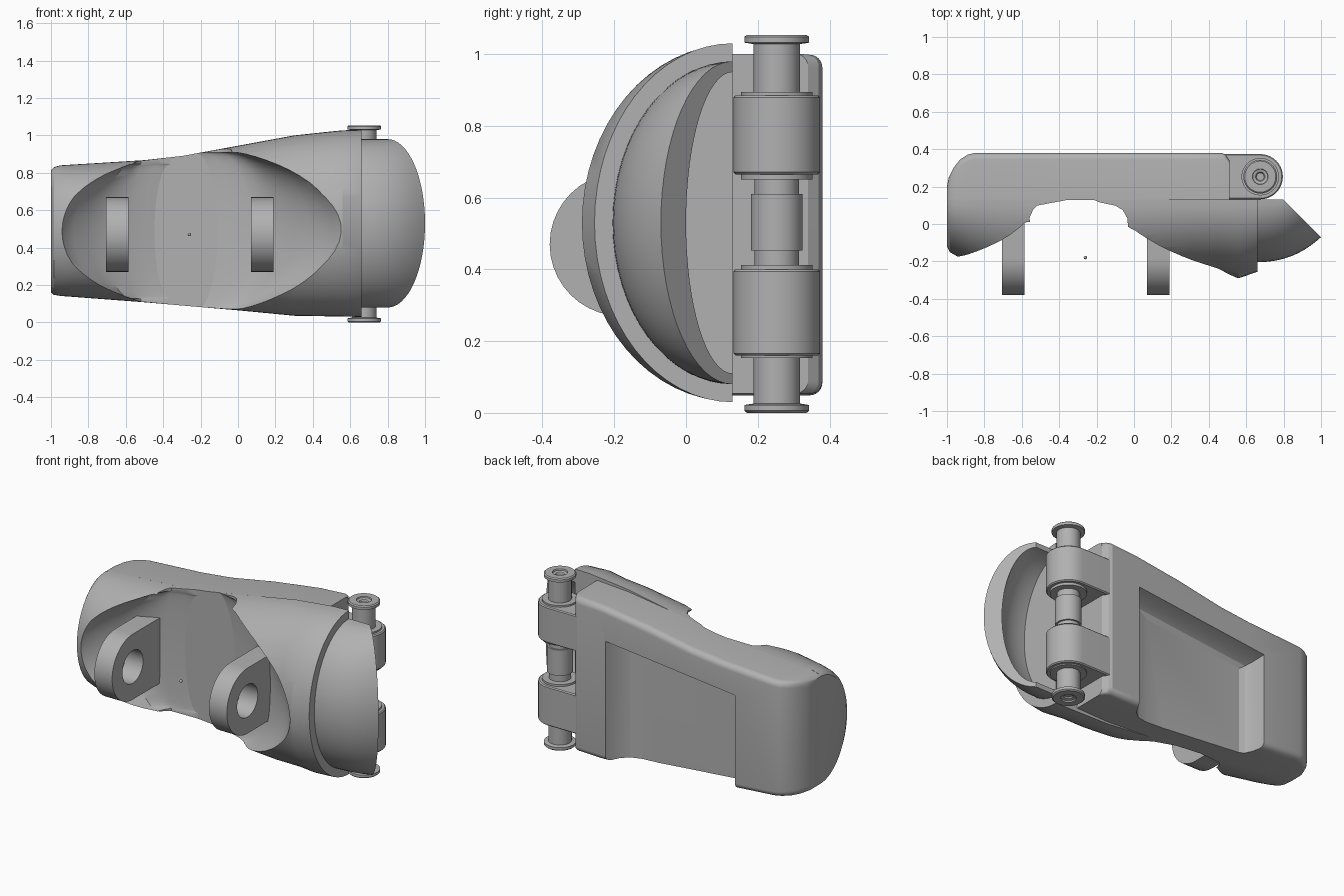
import bpy, bmesh, math
from math import sin, cos, pi

if "Cube" in bpy.data.objects:
    bpy.data.objects.remove(bpy.data.objects["Cube"])

grey = bpy.data.materials.new("grey_plastic")
grey.use_nodes = True
COLOUR = (0.44, 0.44, 0.44, 1)
grey.diffuse_color = COLOUR
grey.node_tree.nodes["Principled BSDF"].inputs["Base Color"].default_value = COLOUR


def loft(name, rings):
    """Skin a list of closed rings and cap both ends."""
    bm = bmesh.new()
    vs = [[bm.verts.new(p) for p in r] for r in rings]
    n = len(rings[0])
    for a, b in zip(vs, vs[1:]):
        for i in range(n):
            j = (i + 1) % n
            bm.faces.new((a[i], a[j], b[j], b[i]))
    bm.faces.new(vs[0])
    bm.faces.new(vs[-1])
    bmesh.ops.recalc_face_normals(bm, faces=bm.faces)
    me = bpy.data.meshes.new(name)
    bm.to_mesh(me)
    bm.free()
    ob = bpy.data.objects.new(name, me)
    bpy.context.collection.objects.link(ob)
    me.materials.append(grey)
    return ob


def activate(ob):
    bpy.ops.object.select_all(action='DESELECT')
    ob.select_set(True)
    bpy.context.view_layer.objects.active = ob


def cut(ob, cutter):
    """Subtract a cutter and discard it."""
    m = ob.modifiers.new("cut", 'BOOLEAN')
    m.operation, m.solver, m.object = 'DIFFERENCE', 'EXACT', cutter
    activate(ob)
    bpy.ops.object.modifier_apply(modifier=m.name)
    bpy.data.objects.remove(cutter)


def smooth(ob, angle=32):
    activate(ob)
    bpy.ops.object.shade_smooth_by_angle(angle=math.radians(angle))


def lerp_table(table, x):
    for (x0, v0), (x1, v1) in zip(table, table[1:]):
        if x <= x1:
            return v0 + (v1 - v0) * max(0, x - x0) / (x1 - x0)
    return table[-1][1]


# Outline of the body along its length
TOP = [(-1, .815), (-.985, .83), (-.95, .84), (-.5, .868), (-.3, .89), (0, .945),
       (.3, 1.0), (.55, 1.027), (.66, 1.03)]
BOTTOM = [(-1, .16), (-.985, .148), (-.95, .142), (-.5, .108), (0, .065), (.3, .036), (.66, .03)]
DEPTH = [(-1, .25), (-.985, .28), (-.95, .30), (-.88, .335), (-.7, .39), (0, .405),
         (.45, .39), (.56, .42), (.66, .385)]
BACK = [(-1, .2), (-.99, .25), (-.965, .30), (-.93, .345), (-.89, .37), (-.85, .38),
        (.47, .38), (.49, .37), (.51, .34)]


# Front dome, a lofted half ellipse
def dome_ring(x):
    t, b, d = (lerp_table(k, x) for k in (TOP, BOTTOM, DEPTH))
    return [(x, .13 - d * sin(pi * i / 32), (t + b) / 2 + (t - b) / 2 * cos(pi * i / 32))
            for i in range(33)]


dome_x = [-1, -.985, -.95, -.88, -.78, -.7, -.5, -.3, -.15, 0, .15, .3, .45, .56, .66]
dome = loft("front_dome", [dome_ring(x) for x in dome_x])

# Saddle scoop: y, then left tip, left shoulder, right shoulder and right tip in x
SCOOP = [(.17, -.36, -.30, -.27, -.20), (.13, -.44, -.35, -.24, -.12),
         (.115, -.49, -.43, -.18, -.03), (.098, -.55, -.52, -.10, .06),
         (.075, -.61, -.54, -.06, .13), (.03, -.72, -.56, -.035, .21),
         (-.04, -.81, -.54, -.03, .30), (-.10, -.88, -.53, -.04, .38),
         (-.16, -.935, -.53, -.05, .45), (-.22, -.96, -.53, -.05, .505),
         (-.29, -.985, -.53, -.05, .555), (-.6, -1.05, -.53, -.05, .66)]


def scoop_ring(y, tip_l, cl, cr, tip_r):
    arc = [pi * i / 28 - pi / 2 for i in range(29)]
    right = [(cr + (tip_r - cr) * cos(a), y, .485 + .425 * sin(a)) for a in arc]
    left = [(cl + (tip_l - cl) * cos(a), y, .487 + .36 * sin(a)) for a in reversed(arc)]
    return (right + [(cr - .005, y, 1.2), (cl + .005, y, 1.2)] + left
            + [(cl + .005, y, -.2), (cr - .005, y, -.2)])


cut(dome, loft("scoop_cutter", [scoop_ring(*s) for s in SCOOP]))
smooth(dome)


# Back plate with rounded rear edges
def plate_ring(x):
    inset = lerp_table([(-1, 0), (0, 0), (.51, .022)], x)
    t, b, y = lerp_table(TOP, x) - inset, lerp_table(BOTTOM, x) + inset, lerp_table(BACK, x)
    r = .035
    corner = [pi / 2 * i / 6 for i in range(7)]
    ring = [(x, .128, b), (x, .128, t)]
    ring += [(x, y - r + r * sin(a), t - r + r * cos(a)) for a in corner]
    ring += [(x, y - r + r * cos(a), b + r - r * sin(a)) for a in corner]
    return ring


plate_x = [-1, -.99, -.965, -.93, -.89, -.85, -.5, -.3, 0, .3, .47, .49, .51]
plate = loft("back_plate", [plate_ring(x) for x in plate_x])

# Rear pocket, open at the bottom
POCKET = [(.25, -.53, .12, .635, .70), (.265, -.56, .19, .655, .735),
          (.30, -.58, .235, .67, .76), (.36, -.595, .27, .685, .78), (.45, -.61, .31, .70, .80)]
cut(plate, loft("pocket_cutter", [
    [(l, y, -.2), (r, y, -.2), (r, y, zr), (l, y, zl)] for y, l, r, zl, zr in POCKET]))
smooth(plate, 25)


# Hollow end guard with a slanted rim
def guard_ring(s):
    d = .335 - .135 * s ** 2.6
    outer = []
    inner = []
    for i in range(33):
        a = pi * i / 32
        for pts, dep, h in ((outer, d, .45), (inner, d - .07, .42)):
            f = sin(a)
            pts.append((.62 + s * (.18 + .2 * f * dep / d), .13 - dep * f, .53 + h * cos(a)))
    return outer + inner[::-1]


smooth(loft("end_guard", [guard_ring(i / 12) for i in range(13)]))

# Two front lugs with a round hole
for side, x0 in (("right", -.706), ("left", .07)):
    prof = [(-.18 - .2 * cos(a), .47 + .2 * sin(a)) for a in
            [pi * i / 20 - pi / 2 for i in range(21)]]
    prof += [(.15, .67), (.15, .27)]
    lug = loft(side + "_lug", [[(x, y, z) for y, z in prof] for x in (x0, x0 + .12)])
    hole = [(-.18 + .1 * cos(2 * pi * i / 32), .47 + .1 * sin(2 * pi * i / 32)) for i in range(32)]
    cut(lug, loft("hole_cutter", [[(x, y, z) for y, z in hole] for x in (x0 - .1, x0 + .3)]))
    smooth(lug)

# Hinge knuckles with arms reaching into the plate
HX, HY = .675, .253
for name, z0, z1 in (("lower", .16, .40), ("upper", .665, .885)):
    def knuckle_ring(r, z):
        arc = [pi * i / 20 - pi / 2 for i in range(21)]
        return ([(HX + r * cos(a), HY + r * sin(a), z) for a in arc]
                + [(.4, HY + r, z), (.4, HY - r, z)])
    smooth(loft(name + "_knuckle", [knuckle_ring(r, z) for r, z in
                                    ((.115, z0), (.121, z0 + .006), (.121, z1 - .006), (.115, z1))]))


# Hinge pin with end flanges, washers and dimples
PIN = [(.02, .02), (.025, .012), (.04, .008), (.042, 0), (.083, 0), (.09, .006), (.09, .022),
       (.065, .026), (.065, .153), (.1, .153), (.1, .412), (.062, .412), (.062, .452),
       (.072, .452), (.072, .61), (.062, .61), (.062, .65), (.1, .65), (.1, .895),
       (.065, .895), (.065, 1.028), (.09, 1.032), (.09, 1.048), (.083, 1.054), (.042, 1.054),
       (.04, 1.046), (.025, 1.042), (.02, 1.034)]
smooth(loft("hinge_pin", [[(HX + r * cos(2 * pi * i / 40), HY + r * sin(2 * pi * i / 40), z)
                           for i in range(40)] for r, z in PIN]))

# Small pivot bead between the lugs
bpy.ops.mesh.primitive_uv_sphere_add(segments=12, ring_count=8, radius=.009,
                                     location=(-.26, -.18, .47))
bead = bpy.context.object
bead.name = "pivot_bead"
bead.data.materials.append(grey)
smooth(bead)
